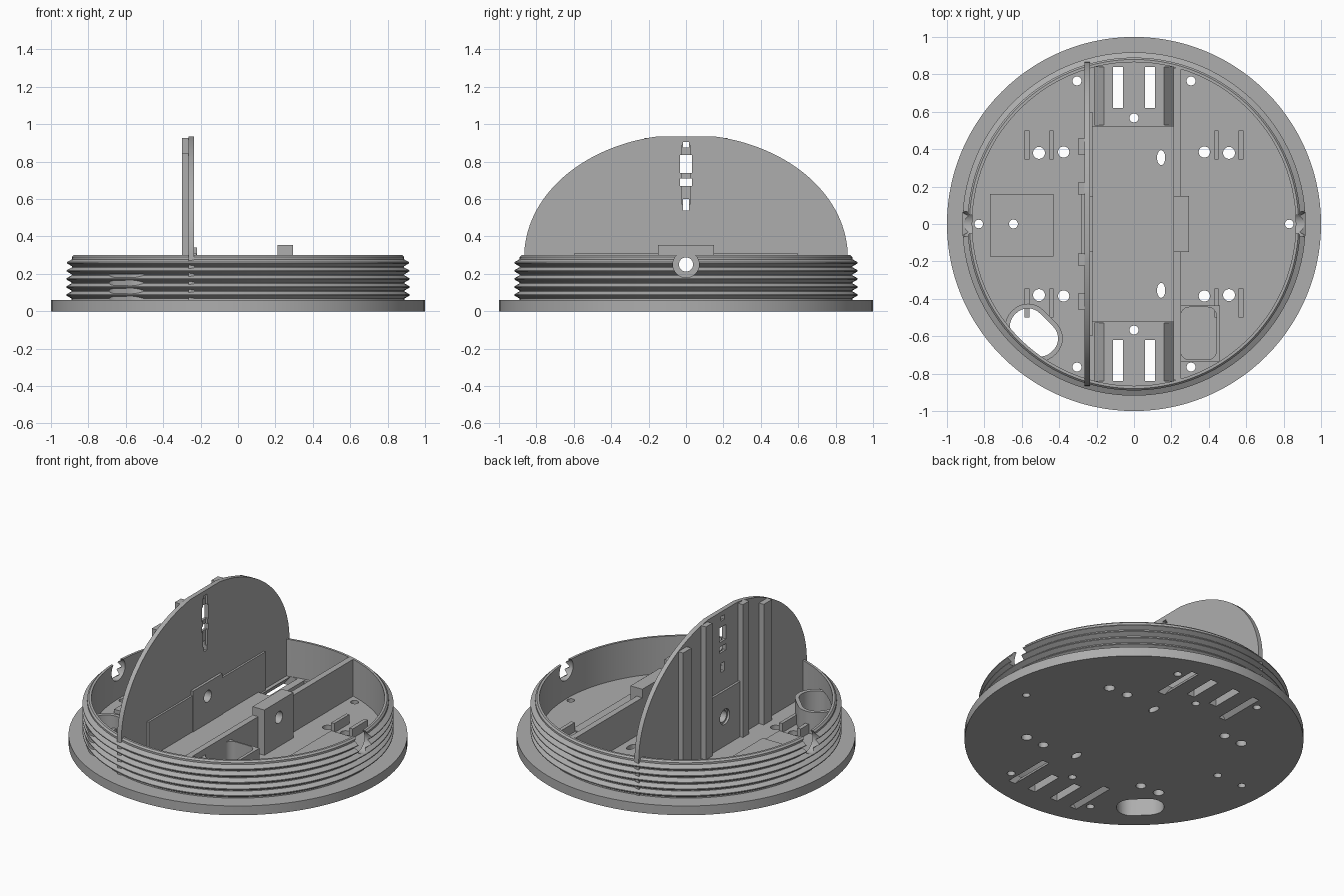
import bpy, bmesh, math
from mathutils import Matrix, Vector

cube = bpy.data.objects.get("Cube")
if cube:
    bpy.data.objects.remove(cube, do_unlink=True)

grey = bpy.data.materials.new("mid grey")
grey.use_nodes = True
grey.diffuse_color = (0.42, 0.42, 0.42, 1)
grey.node_tree.nodes["Principled BSDF"].inputs["Base Color"].default_value = (0.42, 0.42, 0.42, 1)

FLOOR, RIM = 0.06, 0.30


def finish(name, bm):
    bmesh.ops.recalc_face_normals(bm, faces=bm.faces[:])
    mesh = bpy.data.meshes.new(name)
    bm.to_mesh(mesh)
    bm.free()
    mesh.materials.append(grey)
    ob = bpy.data.objects.new(name, mesh)
    bpy.context.collection.objects.link(ob)
    return ob


def add_box(bm, x0, x1, y0, y1, z0, z1):
    m = Matrix.Translation(((x0 + x1) / 2, (y0 + y1) / 2, (z0 + z1) / 2))
    m = m @ Matrix.Diagonal((x1 - x0, y1 - y0, z1 - z0, 1))
    bmesh.ops.create_cube(bm, size=1, matrix=m)


def add_prism(bm, points, offset):
    face = bm.faces.new([bm.verts.new(p) for p in points])
    ext = bmesh.ops.extrude_face_region(bm, geom=[face], use_keep_orig=True)
    verts = [v for v in ext["geom"] if isinstance(v, bmesh.types.BMVert)]
    bmesh.ops.translate(bm, verts=verts, vec=Vector(offset))


def add_hole(bm, x, y, rx, ry=None, z0=-0.1, z1=0.2):
    m = Matrix.Translation((x, y, (z0 + z1) / 2)) @ Matrix.Diagonal((rx, ry or rx, 1, 1))
    bmesh.ops.create_cone(bm, cap_ends=True, segments=24, radius1=1, radius2=1,
                          depth=z1 - z0, matrix=m)


def add_bore(bm, x, z, r, depth):
    m = Matrix.Translation((x, 0, z)) @ Matrix.Rotation(math.pi / 2, 4, "Y")
    bmesh.ops.create_cone(bm, cap_ends=True, segments=32, radius1=r, radius2=r,
                          depth=depth, matrix=m)


def rounded(cx, cy, hx, hy, r, z, angle=0):
    # rounded rectangle outline, turned about its centre
    rot = Matrix.Rotation(angle, 2)
    pts = []
    for i, (sx, sy) in enumerate(((1, 1), (-1, 1), (-1, -1), (1, -1))):
        for k in range(9):
            a = (i + k / 8) * math.pi / 2
            p = rot @ Vector((sx * (hx - r) + r * math.cos(a), sy * (hy - r) + r * math.sin(a)))
            pts.append((cx + p.x, cy + p.y, z))
    return pts


def cut(ob, bm):
    cutter = finish("cutter", bm)
    cutter.hide_render = True
    mod = ob.modifiers.new("cut", "BOOLEAN")
    mod.operation, mod.solver, mod.object = "DIFFERENCE", "EXACT", cutter
    mod.use_self = True
    mesh = bpy.data.meshes.new_from_object(ob.evaluated_get(bpy.context.evaluated_depsgraph_get()))
    ob.modifiers.clear()
    ob.data = mesh
    bpy.data.objects.remove(cutter, do_unlink=True)


def smooth(ob):
    bpy.ops.object.select_all(action="DESELECT")
    ob.select_set(True)
    bpy.context.view_layer.objects.active = ob
    bpy.ops.object.shade_smooth_by_angle(angle=math.radians(25))


def boxes(name, *dims):
    bm = bmesh.new()
    for d in dims:
        add_box(bm, *d)
    return finish(name, bm)


# flanged base and threaded rim, turned from one profile
profile = [(0, 0), (1, 0), (1, FLOOR), (0.89, FLOOR)]
for i in range(5):
    z = 0.068 + i * 0.043
    profile += [(0.89, z), (0.918, z + 0.016), (0.918, z + 0.022), (0.89, z + 0.038)]
profile += [(0.89, 0.29), (0.88, RIM), (0.865, RIM), (0.865, FLOOR), (0, FLOOR)]
bm = bmesh.new()
verts = [bm.verts.new((r, 0, z)) for r, z in profile]
edges = [bm.edges.new(pair) for pair in zip(verts, verts[1:])]
bmesh.ops.spin(bm, geom=verts + edges, cent=(0, 0, 0), axis=(0, 0, 1),
               angle=math.tau, steps=112, use_merge=True)
bmesh.ops.remove_doubles(bm, verts=bm.verts[:], dist=1e-5)
base = finish("threaded_base", bm)

# screw holes, strap slots, slanted slots, cable opening and rim notches
bm = bmesh.new()
for sx in (-1, 1):
    for sy in (-1, 1):
        add_hole(bm, sx * 0.508, sy * 0.38, 0.032)
        add_hole(bm, sx * 0.376, sy * 0.385, 0.03)
        add_hole(bm, sx * 0.305, sy * 0.765, 0.024)
        y0, y1 = sorted((sy * 0.62, sy * 0.84))
        add_box(bm, sx * 0.085 - 0.027, sx * 0.085 + 0.027, y0, y1, -0.1, 0.2)
        ramp = [(0.16, 0.06), (0.16, 0.08), (0.21, 0.08), (0.21, 0.06), (0.26, 0), (0.26, -0.02),
                (0.21, -0.02), (0.21, 0)]
        add_prism(bm, [(sx * x, sy * 0.53, z) for x, z in ramp], (0, sy * 0.31, 0))
    add_hole(bm, 0.145, sx * 0.355, 0.022, 0.04)
    add_hole(bm, 0, sx * 0.567, 0.024)
    add_hole(bm, sx * 0.83, 0, 0.023)
    add_bore(bm, sx * 0.9, 0.25, 0.07, 0.2)
add_hole(bm, -0.645, 0, 0.024)
TUBE = (-0.535, -0.58)
add_prism(bm, rounded(*TUBE, 0.14, 0.095, 0.09, -0.1, -math.pi / 4), (0, 0, 0.3))
cut(base, bm)
smooth(base)

# oval cable tube
bm = bmesh.new()
add_prism(bm, rounded(*TUBE, 0.165, 0.12, 0.115, 0.05, -math.pi / 4), (0, 0, 0.15))
tube = finish("cable_tube", bm)
bm = bmesh.new()
add_prism(bm, rounded(*TUBE, 0.14, 0.095, 0.09, -0.1, -math.pi / 4), (0, 0, 0.5))
cut(tube, bm)
smooth(tube)

# upright divider with a domed outline
outline = [(0.86, 0.05)]
a0 = math.asin(0.985)
for k in range(33):
    a = a0 * k / 32
    outline.append((0.865 * math.cos(a), 0.29 + 0.655 * math.sin(a)))
outline += [(-y, z) for y, z in reversed(outline)]
bm = bmesh.new()
add_prism(bm, [(-0.265, y, z) for y, z in outline], (0.03, 0, 0))
divider = finish("divider_plate", bm)
bm = bmesh.new()
for half, z0, z1 in ((0.033, 0.74, 0.835), (0.033, 0.67, 0.71), (0.016, 0.54, 0.6), (0.016, 0.875, 0.905)):
    add_box(bm, -0.4, -0.1, -half, half, z0, z1)
add_box(bm, -0.25, -0.1, -0.022, 0.022, 0.57, 0.89)
add_bore(bm, -0.25, 0.25, 0.038, 0.3)
cut(divider, bm)
smooth(divider)

# guide rails and sensor backing on the divider
rails = []
for s in (-1, 1):
    for y, top in ((0.415, 0.845), (0.19, 0.925)):
        half = 0.043 if y > 0.3 else 0.032
        rails.append((-0.3, -0.264, s * y - half, s * y + half, 0.05, top))
boxes("guide_rails", *rails)
backing = boxes("sensor_backing", (-0.28, -0.264, -0.158, 0.158, 0.05, 0.42))
bm = bmesh.new()
add_bore(bm, -0.27, 0.25, 0.05, 0.2)
cut(backing, bm)

# ledge on the inner side of the divider
ledge = boxes("divider_ledge", (-0.236, -0.222, -0.6, -0.15, 0.05, 0.31),
              (-0.236, -0.222, 0.15, 0.6, 0.05, 0.31), (-0.236, -0.218, -0.15, 0.15, 0.05, 0.34))
bm = bmesh.new()
add_bore(bm, -0.22, 0.25, 0.038, 0.2)
cut(ledge, bm)

# low wall with the thickened bored bracket
wall = boxes("channel_wall", (0.21, 0.25, -0.835, -0.15, FLOOR, RIM), (0.21, 0.25, 0.15, 0.835, FLOOR, RIM))
bracket = boxes("bored_bracket", (0.21, 0.295, -0.15, 0.15, 0.05, 0.355))
bm = bmesh.new()
add_bore(bm, 0.25, 0.25, 0.038, 0.4)
cut(bracket, bm)
smooth(bracket)

# holder box with a rounded well
holder = boxes("holder_box", (0.249, 0.46, -0.735, -0.435, 0.05, 0.26))
bm = bmesh.new()
add_prism(bm, rounded(0.345, -0.585, 0.095, 0.14, 0.045, 0.075), (0, 0, 0.4))
cut(holder, bm)
smooth(holder)

# corner guides for the side boards
guides = []
for s in (-1, 1):
    for y0, y1 in ((0.345, 0.5), (-0.5, -0.345)):
        for a, b in ((0.43, 0.452), (0.56, 0.585)):
            x0, x1 = sorted((s * a, s * b))
            guides.append((x0, x1, y0, y1, 0.05, 0.12))
boxes("board_guides", *guides)

# thin raised pads on the floor
pads = boxes("floor_pads", (-0.77, -0.43, -0.175, 0.16, 0.05, 0.085),
             (0.43, 0.585, -0.345, 0.345, 0.05, 0.068), (-0.585, -0.43, -0.345, -0.176, 0.05, 0.068),
             (-0.585, -0.43, 0.161, 0.345, 0.05, 0.068), (-0.222, 0.21, -0.525, 0.525, 0.05, 0.075))
bm = bmesh.new()
for s in (-1, 1):
    add_hole(bm, 0.145, s * 0.355, 0.022, 0.04)
add_hole(bm, -0.645, 0, 0.024)
cut(pads, bm)
